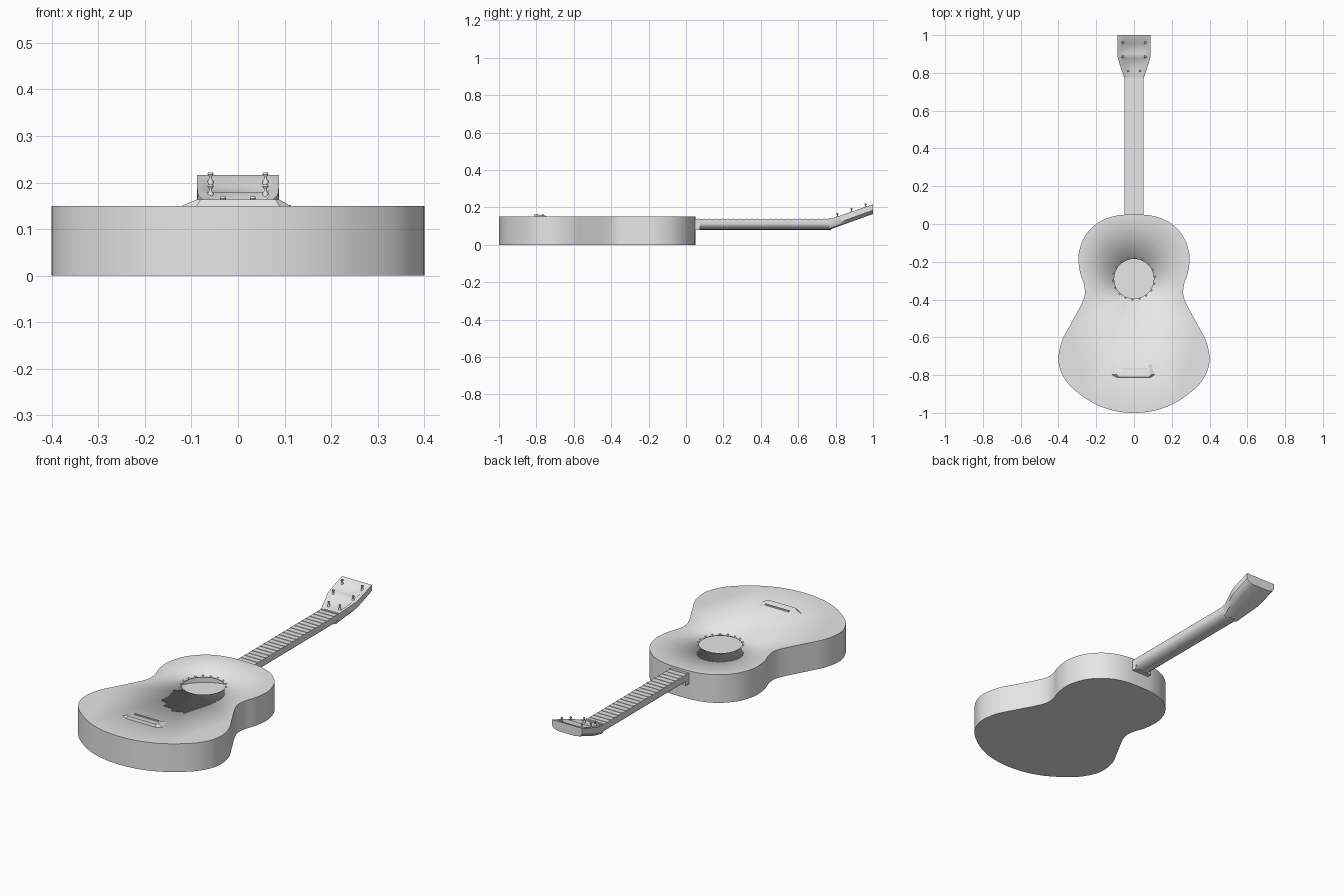
import bpy, bmesh, math
from mathutils import Vector

if "Cube" in bpy.data.objects:
    bpy.data.objects.remove(bpy.data.objects["Cube"])

GREY = bpy.data.materials.new("plain_grey")
GREY.diffuse_color = (0.8, 0.8, 0.8, 1)
GREY.use_nodes = True
GREY.node_tree.nodes["Principled BSDF"].inputs["Base Color"].default_value = GREY.diffuse_color


def finish(name, bm, angle=35):
    me = bpy.data.meshes.new(name)
    bm.to_mesh(me)
    bm.free()
    me.materials.append(GREY)
    ob = bpy.data.objects.new(name, me)
    bpy.context.collection.objects.link(ob)
    bpy.ops.object.select_all(action='DESELECT')
    ob.select_set(True)
    bpy.context.view_layer.objects.active = ob
    bpy.ops.object.shade_smooth_by_angle(angle=math.radians(angle))
    return ob


def loft(name, sections, angle=35):
    """Skin closed sections of equal length and cap both ends."""
    bm = bmesh.new()
    rings = [[bm.verts.new(p) for p in s] for s in sections]
    n = len(rings[0])
    for a, b in zip(rings, rings[1:]):
        for i in range(n):
            j = (i + 1) % n
            bm.faces.new((a[i], a[j], b[j], b[i]))
    bm.faces.new(rings[0])
    bm.faces.new(rings[-1])
    bmesh.ops.recalc_face_normals(bm, faces=bm.faces[:])
    return finish(name, bm, angle)


def box(name, x0, x1, y0, y1, z0, z1):
    return loft(name, [[(x0, y0, z), (x1, y0, z), (x1, y1, z), (x0, y1, z)] for z in (z0, z1)])


def spline(pts, steps=8):
    """Catmull-Rom curve through the points."""
    out = []
    for i in range(1, len(pts) - 2):
        p0, p1, p2, p3 = (Vector(p) for p in pts[i - 1:i + 3])
        for k in range(steps):
            t = k / steps
            out.append(0.5 * (2 * p1 + (p2 - p0) * t + (2 * p0 - 5 * p1 + 4 * p2 - p3) * t * t
                              + (3 * p1 - p0 - 3 * p2 + p3) * t ** 3))
    return out + [Vector(pts[-2])]


# hollow body: mirrored waisted outline, round hole in the top
half = [(-.1, .045), (0, .05), (.1, .043), (.19, .007), (.26, -.065), (.293, -.16), (.287, -.25),
        (.263, -.33), (.268, -.40), (.335, -.53), (.382, -.62), (.4, -.71), (.385, -.785),
        (.335, -.86), (.23, -.94), (.12, -.985), (0, -1.0), (-.12, -.985)]
right = spline(half)
outline = right + [Vector((-p.x, p.y)) for p in right[-2:0:-1]]
HOLE_Y, HOLE_R = -.29, .105
bm = bmesh.new()
low = [bm.verts.new((p.x, p.y, 0)) for p in outline]
high = [bm.verts.new((p.x, p.y, .15)) for p in outline]
n = len(low)
for i in range(n):
    j = (i + 1) % n
    bm.faces.new((low[i], low[j], high[j], high[i]))
bottom = bm.faces.new(low)
rim = [bm.verts.new((HOLE_R * math.cos(a), HOLE_Y + HOLE_R * math.sin(a), .15))
       for a in (math.tau * k / 48 for k in range(48))]
edges = [bm.edges.new((rim[k], rim[(k + 1) % 48])) for k in range(48)]
edges += [bm.edges.get((high[i], high[(i + 1) % n])) for i in range(n)]
bmesh.ops.triangle_fill(bm, use_beauty=True, edges=edges)
bmesh.ops.recalc_face_normals(bm, faces=bm.faces[:])
bottom.normal_update()
if bottom.normal.z > 0:
    bmesh.ops.reverse_faces(bm, faces=bm.faces[:])
body = finish("body", bm)
shell = body.modifiers.new("wall", 'SOLIDIFY')
shell.thickness = .006
shell.offset = -1

# dashes around the sound hole
bm = bmesh.new()
for k in range(18):
    a = math.tau * (k + .3) / 18
    pts = [(r * math.cos(b), HOLE_Y + r * math.sin(b))
           for r, b in ((.109, a - .04), (.114, a - .04), (.114, a + .04), (.109, a + .04))]
    f = bm.faces.new([bm.verts.new((x, y, .149)) for x, y in pts])
    ext = bmesh.ops.extrude_face_region(bm, geom=[f])
    for v in ext["geom"]:
        if isinstance(v, bmesh.types.BMVert):
            v.co.z = .1515
bmesh.ops.recalc_face_normals(bm, faces=bm.faces[:])
finish("sound_hole_ring", bm)

# bridge: low wedge, tallest near the tail, with a saddle bar
loft("bridge", [
    [(-.125, -.795, .148), (-.09, -.814, .148), (.09, -.814, .148), (.115, -.795, .148),
     (.10, -.735, .148), (-.11, -.735, .148)],
    [(-.09, -.798, .163), (-.08, -.81, .164), (.08, -.81, .164), (.09, -.798, .163),
     (.075, -.75, .155), (-.075, -.75, .155)]], 20)
box("saddle", -.07, .07, -.769, -.763, .15, .164)

# neck with a rounded back
arc = [math.pi * k / 16 for k in range(17)]
section = [(-.051, .138), (.051, .138)] + [(.051 * math.cos(a), .115 - .035 * math.sin(a)) for a in arc]
loft("neck", [[(x, y, z) for x, z in section] for y in (.03, .775)])
box("neck_heel", -.051, .051, .03, .075, .08, .138)

# frets and nut
for k in range(22):
    y = .065 + k * .032
    box("fret", -.05, .05, y - .003, y + .003, .136, .1405)
box("nut", -.05, .05, .764, .775, .136, .143)


# headstock: tilted back, flared, two shallow dishes in the face
def face_z(y):
    return .137 + (y - .77) * .345


def head_section(y, w, dish):
    t, b = face_z(y), .08 + (y - .765) * .36
    return [(-w, y, t), (-w * .8, y, t), (-w * .65, y, t - dish), (w * .65, y, t - dish),
            (w * .8, y, t), (w, y, t), (w, y, b + .02), (w * .85, y, b + .006), (w * .55, y, b),
            (-w * .55, y, b), (-w * .85, y, b + .006), (-w, y, b + .02)]


loft("headstock", [head_section(*s) for s in (
    (.765, .05, 0), (.785, .055, .004), (.82, .067, .01), (.85, .077, .012), (.875, .085, .006),
    (.89, .087, 0), (.905, .087, .006), (.93, .088, .011), (.955, .088, .007), (.975, .088, 0),
    (1.0, .088, 0))], 40)

# tuning posts: waisted pins in mirrored pairs
profile = [(.006, -.014), (.006, .001), (.003, .005), (.003, .010), (.0065, .015), (.005, .019)]
for x, y in ((.032, .81), (.059, .885), (.059, .96)):
    for s in (-1, 1):
        z = face_z(y)
        loft("tuning_post", [[(s * x + r * math.cos(math.tau * k / 12),
                               y + r * math.sin(math.tau * k / 12), z + h) for k in range(12)]
                             for r, h in profile], 50)
